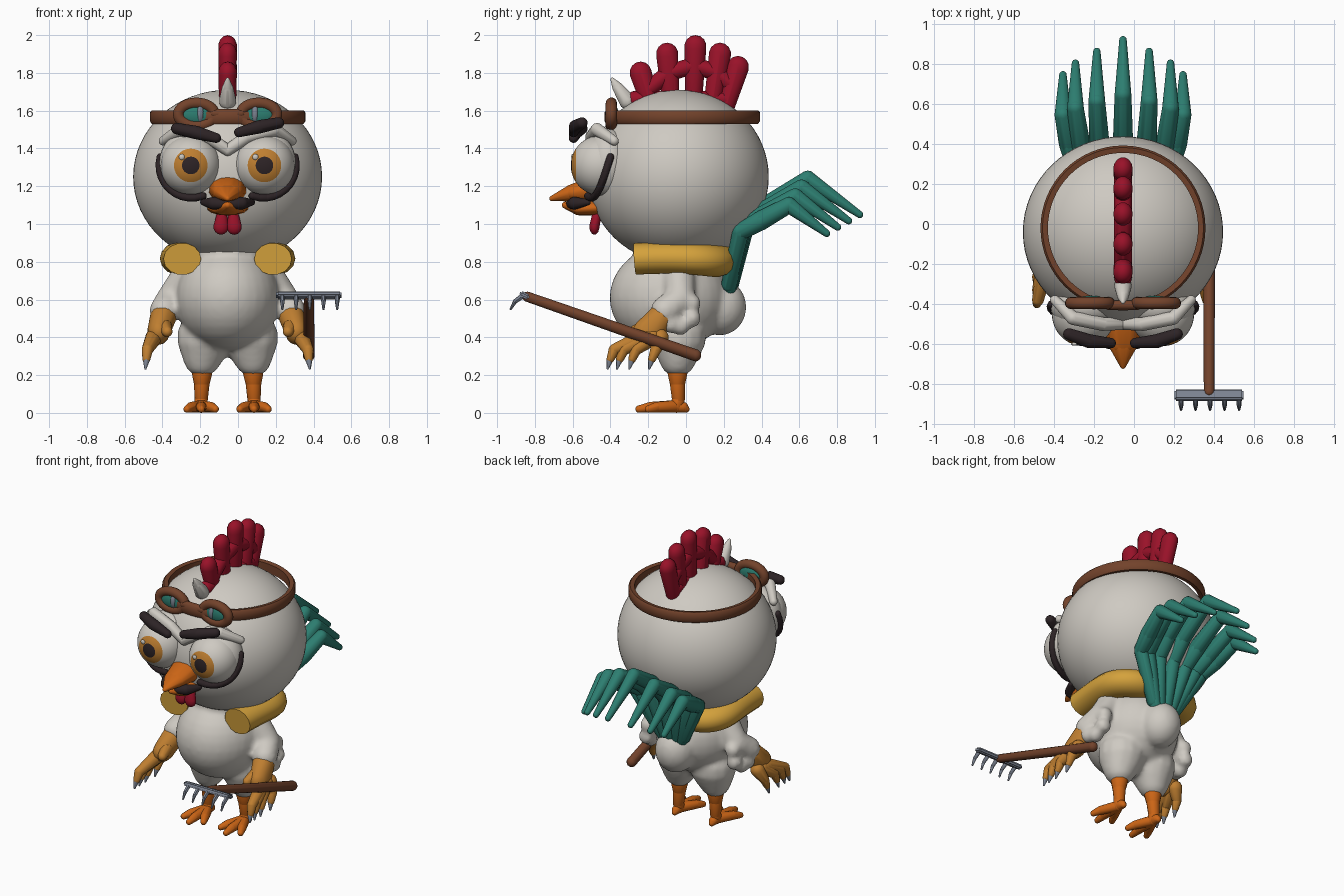
import bpy, bmesh, math
from mathutils import Vector, Matrix

cube = bpy.data.objects.get("Cube")
if cube:
    bpy.data.objects.remove(cube, do_unlink=True)

CX = -0.055  # symmetry plane of the bird
SIDES = ((1, "left"), (-1, "right"))


def material(name, rgb):
    m = bpy.data.materials.new(name)
    m.use_nodes = True
    m.diffuse_color = (*rgb, 1)
    node = next(n for n in m.node_tree.nodes if n.type == "BSDF_PRINCIPLED")
    node.inputs["Base Color"].default_value = (*rgb, 1)
    node.inputs["Roughness"].default_value = 0.7
    return m


WHITE = material("feather white", (0.62, 0.59, 0.54))
RED = material("comb red", (0.32, 0.006, 0.022))
TEAL = material("tail teal", (0.026, 0.21, 0.165))
YELLOW = material("scarf yellow", (0.66, 0.36, 0.045))
BROWN = material("leather brown", (0.17, 0.055, 0.024))
DARK = material("dark brown", (0.026, 0.017, 0.019))
METAL = material("steel grey", (0.2, 0.225, 0.28))
AMBER = material("hand amber", (0.52, 0.21, 0.03))
ORANGE = material("beak orange", (0.6, 0.13, 0.008))


def finish(name, bm, mat, angle=40):
    bmesh.ops.recalc_face_normals(bm, faces=bm.faces)
    me = bpy.data.meshes.new(name)
    bm.to_mesh(me)
    bm.free()
    ob = bpy.data.objects.new(name, me)
    bpy.context.collection.objects.link(ob)
    me.materials.append(mat)
    bpy.ops.object.select_all(action="DESELECT")
    ob.select_set(True)
    bpy.context.view_layer.objects.active = ob
    bpy.ops.object.shade_smooth_by_angle(angle=math.radians(angle))
    return ob


def ball(name, loc, radii, mat, bm=None, seg=32):
    out = bm or bmesh.new()
    m = Matrix.Translation(loc) @ Matrix.Diagonal((*radii, 1))
    bmesh.ops.create_uvsphere(out, u_segments=seg, v_segments=seg // 2, radius=1, matrix=m)
    return None if bm else finish(name, out, mat)


def chain(bm, points, n=14):
    """Rounded tapering limb: hulls between successive balls (x, y, z, radius or radii)."""
    def cloud(p):
        r = p[3] if isinstance(p[3], tuple) else (p[3],) * 3
        for i in range(n // 2 + 1):
            a = math.pi * i / (n // 2)
            for j in range(n if 0 < i < n // 2 else 1):
                b = math.tau * j / n
                d = (math.sin(a) * math.cos(b), math.sin(a) * math.sin(b), math.cos(a))
                yield Vector(p[:3]) + Vector([d[k] * r[k] for k in range(3)])
    for a, b in zip(points, points[1:]):
        part = bmesh.new()
        for p in (a, b):
            for co in cloud(p):
                part.verts.new(co)
        bmesh.ops.convex_hull(part, input=part.verts)
        bmesh.ops.delete(part, geom=[v for v in part.verts if not v.link_faces], context="VERTS")
        tmp = bpy.data.meshes.new("tmp")
        part.to_mesh(tmp)
        part.free()
        bm.from_mesh(tmp)
        bpy.data.meshes.remove(tmp)


def limb(name, chains, mat):
    bm = bmesh.new()
    for c in chains:
        chain(bm, c)
    return finish(name, bm, mat, 50)


def side(s, points):
    return [(CX + s * p[0], *p[1:]) for p in points]


def tube(name, points, depth, mat, loc, scale=(1, 1, 1), cyclic=False):
    cu = bpy.data.curves.new(name, "CURVE")
    cu.dimensions = "3D"
    cu.bevel_depth, cu.bevel_resolution, cu.use_fill_caps = depth, 5, True
    sp = cu.splines.new("POLY" if cyclic else "NURBS")
    sp.points.add(len(points) - 1)
    for p, co in zip(sp.points, points):
        p.co = (*co, 1)
    sp.use_cyclic_u, sp.use_endpoint_u = cyclic, True
    cu.materials.append(mat)
    ob = bpy.data.objects.new(name, cu)
    ob.location, ob.scale = loc, scale
    bpy.context.collection.objects.link(ob)


def ring(rx, rz, n=32):
    return [(rx * math.cos(math.tau * i / n), 0, rz * math.sin(math.tau * i / n)) for i in range(n)]


# Head and fused body: belly, neck, rump, thighs, sleeves
ball("head", (CX, -0.04, 1.25), (0.5, 0.478, 0.46), WHITE, seg=64)
bm = bmesh.new()
ball("", (CX, -0.09, 0.61), (0.275, 0.315, 0.28), WHITE, bm)
ball("", (CX, 0.18, 0.56), (0.13, 0.14, 0.15), WHITE, bm)
chain(bm, [(CX, -0.06, 0.68, 0.22), (CX, -0.05, 0.92, 0.24)])
for s, _ in SIDES:
    chain(bm, side(s, [(0.12, -0.04, 0.4, 0.15), (0.135, -0.045, 0.29, 0.1)]))
    chain(bm, side(s, [(0.2, -0.04, 0.74, 0.09), (0.3, -0.03, 0.6, 0.08), (0.335, -0.11, 0.54, 0.08)]))
    for p in ((0.33, 0.03, 0.5), (0.34, -0.03, 0.46), (0.32, 0.03, 0.58), (0.35, -0.08, 0.47)):
        ball("", (CX + s * p[0], p[1], p[2]), (0.05, 0.05, 0.05), WHITE, bm)
body = finish("body", bm, WHITE)
rm = body.modifiers.new("fuse", "REMESH")
rm.mode, rm.voxel_size, rm.use_smooth_shade = "VOXEL", 0.016, True
sm = body.modifiers.new("soften", "SMOOTH")
sm.iterations = 6

# Comb with five lobes, and the small forehead tuft
lobes = ((-0.24, 1.8), (-0.1, 1.9), (0.05, 1.94), (0.18, 1.9), (0.275, 1.83))
limb("comb", [[(CX, y * 0.75, 1.6, 0.045), (CX, y, z, (0.05, 0.06, 0.06))] for y, z in lobes]
     + [[(CX, a[0] * 0.9, a[1] - 0.1, 0.045), (CX, b[0] * 0.9, b[1] - 0.1, 0.045)]
        for a, b in zip(lobes, lobes[1:])]
     + [[(CX, -0.27, 1.66, 0.045), (CX, 0.22, 1.66, 0.045)]], RED)
limb("forehead_tuft", [[(CX, -0.31, 1.65, 0.045), (CX, -0.36, 1.72, 0.03), (CX, -0.39, 1.765, 0.01)]], WHITE)

# Headband: flat ring
bm = bmesh.new()
prof = [(0.375, 1.535), (0.402, 1.53), (0.412, 1.545), (0.412, 1.59), (0.402, 1.602), (0.375, 1.597)]
loop = [bm.verts.new((r, 0, z)) for r, z in prof]
edges = [bm.edges.new((loop[i], loop[i - 1])) for i in range(len(loop))]
bmesh.ops.spin(bm, geom=loop + edges, cent=(0, 0, 0), axis=(0, 0, 1), angle=math.tau, steps=64, use_merge=True)
bmesh.ops.remove_doubles(bm, verts=bm.verts, dist=1e-4)
bmesh.ops.translate(bm, verts=bm.verts, vec=(CX, -0.02, 0))
finish("headband", bm, BROWN)

# Goggles pushed up on the forehead
limb("goggle_bridge", [[(CX - 0.07, -0.405, 1.585, 0.025), (CX + 0.07, -0.405, 1.585, 0.025)]], BROWN)
for s, w in SIDES:
    gx = CX + s * 0.165
    tube(w + "_goggle_frame", ring(0.095, 0.06), 0.03, BROWN, (gx, -0.395, 1.58), cyclic=True)
    ball(w + "_goggle_lens", (gx, -0.39, 1.58), (0.09, 0.032, 0.06), TEAL)
    ball(w + "_goggle_glint", (gx - s * 0.02, -0.4, 1.585), (0.022, 0.028, 0.05), METAL)

for s, w in SIDES:
    # Eye: shell, ball painted by angle from its front pole, rim, brow, lid
    ex = CX + s * 0.195
    ball(w + "_eye_socket", (ex - s * 0.01, -0.41, 1.32), (0.178, 0.13, 0.185), WHITE)
    bm = bmesh.new()
    m = Matrix.Translation((ex, -0.45, 1.31)) @ Matrix.Rotation(math.pi / 2, 4, "X")
    bmesh.ops.create_uvsphere(bm, u_segments=40, v_segments=32, radius=0.16, matrix=m)
    for f in bm.faces:
        a = math.degrees((f.calc_center_median() - Vector((ex, -0.45, 1.31))).angle(Vector((0, -1, 0))))
        f.material_index = 2 if a < 17 else 1 if a < 33.7 else 0
    eye = finish(w + "_eye", bm, WHITE)
    eye.data.materials.append(AMBER)
    eye.data.materials.append(DARK)
    ball(w + "_eye_glint", (ex - 0.048, -0.6, 1.355), (0.016, 0.008, 0.016), WHITE, seg=12)
    arc = []
    for i in range(11):
        t = i / 10
        a = math.radians(15 - 125 * t)
        arc.append((0.19 + 0.172 * math.cos(a), -0.4 - 0.12 * t, 1.31 + 0.172 * math.sin(a), 0.02))
    limb(w + "_eye_rim", [side(s, arc)], DARK)
    up = 0.03 if s > 0 else 0
    limb(w + "_brow", [side(s, [(0.06, -0.595, 1.455 + up, 0.026), (0.17, -0.585, 1.485 + up, 0.036),
                                (0.27, -0.55, 1.505 + up, 0.03)])], DARK)
    limb(w + "_brow_feather", [side(s, [(0.0, -0.5, 1.39, 0.03), (0.1, -0.5, 1.46, 0.035),
                                        (0.25, -0.47, 1.5, 0.035), (0.34, -0.38, 1.44, 0.025)])], WHITE)
    # Moustache and wattle
    limb(w + "_moustache", [side(s, [(0.015, -0.61, 1.105, 0.026), (0.075, -0.59, 1.11, 0.034),
                                     (0.13, -0.52, 1.115, 0.016)])], DARK)
    limb(w + "_wattle", [side(s, [(0.03, -0.47, 1.06, 0.025), (0.035, -0.485, 0.985, (0.04, 0.027, 0.042))])], RED)

# Beak
limb("upper_beak", [[(CX, -0.5, 1.18, (0.1, 0.06, 0.07)), (CX, -0.6, 1.165, (0.075, 0.05, 0.045)),
                     (CX, -0.71, 1.135, 0.014)]], ORANGE)
limb("lower_beak", [[(CX, -0.48, 1.085, (0.11, 0.06, 0.04)), (CX, -0.56, 1.08, (0.085, 0.05, 0.035)),
                     (CX, -0.64, 1.1, 0.018)]], ORANGE)

# Scarf: horseshoe roll, open at the chest
half = [(0.24, -0.27, 0), (0.25, -0.1, 0.01), (0.28, 0.06, 0), (0.18, 0.17, -0.02), (0.06, 0.17, 0)]
tube("scarf", half + [(-x, y, z) for x, y, z in reversed(half)], 0.1, YELLOW, (CX, 0, 0.815), (1, 1, 0.85))

# Tail fan: seven bent feathers
feathers = []
for k in range(-3, 4):
    a = abs(k) / 3
    x = math.copysign(0.3 * math.sin(a * 1.3) / math.sin(1.3), k)
    feathers.append([(CX + x * 0.3, 0.225, 0.62 + 0.06 * a, 0.04),
                     (CX + x * 0.8, 0.31 - 0.02 * a, 0.96, 0.045),
                     (CX + x * 0.9, 0.4, 1.08 - 0.06 * a, 0.052),
                     (CX + x, 0.645 - 0.1 * a, 1.24 - 0.14 * a, 0.043),
                     (CX + x, 0.92 - 0.175 * a, 1.05 - 0.1 * a, 0.019)])
limb("tail", feathers, TEAL)

for s, w in SIDES:
    # Hand with four fingers and claws
    tips = (-0.4, -0.35, -0.285, -0.18)
    fingers = [side(s, [(0.39, -0.18 + (t + 0.29) * 0.4, 0.4, 0.045), (0.425, t + 0.02, 0.335, 0.03),
                        (0.43, t, 0.285, 0.021)]) for t in tips]
    palm = side(s, [(0.34, -0.13, 0.51, 0.07), (0.365, -0.2, 0.43, (0.06, 0.085, 0.07))])
    thumb = side(s, [(0.34, -0.2, 0.46, 0.045), (0.32, -0.28, 0.43, 0.028)])
    limb(w + "_hand", [palm, thumb] + fingers, AMBER)
    limb(w + "_claws", [side(s, [(0.43, t - 0.003, 0.28, 0.018), (0.435, t - 0.015, 0.235, 0.006)])
                        for t in tips], METAL)
    # Leg and foot
    shin = side(s, [(0.135, -0.045, 0.22, 0.055), (0.137, -0.045, 0.16, 0.042), (0.14, -0.04, 0.07, 0.035),
                    (0.14, -0.05, 0.035, 0.035)])
    toes = [side(s, [(0.14, -0.05, 0.035, 0.033), (0.14 + dx * 0.7, y * 0.7 - 0.015, 0.03, 0.028),
                     (0.14 + dx, y, 0.02, 0.019)])
            for dx, y in ((-0.075, -0.2), (0, -0.25), (0.075, -0.2), (0, 0.0))]
    limb(w + "_leg", [shin] + toes, ORANGE)

# Rake held in the left hand
limb("rake_handle", [[(0.375, 0.05, 0.305, 0.032), (0.375, -0.84, 0.615, 0.027)]], BROWN)
bm = bmesh.new()
m = Matrix.Translation((0.375, -0.855, 0.622)) @ Matrix.Rotation(math.radians(-25), 4, "X")
bmesh.ops.create_cube(bm, size=1, matrix=m @ Matrix.Diagonal((0.345, 0.055, 0.03, 1)))
bmesh.ops.bevel(bm, geom=bm.edges[:], offset=0.008, segments=2, affect="EDGES")
for i in range(5):
    x = 0.235 + 0.0725 * i
    chain(bm, [(x, -0.87, 0.615, 0.014), (x, -0.905, 0.59, 0.012), (x, -0.928, 0.55, 0.006)], 8)
finish("rake_head", bm, METAL)
